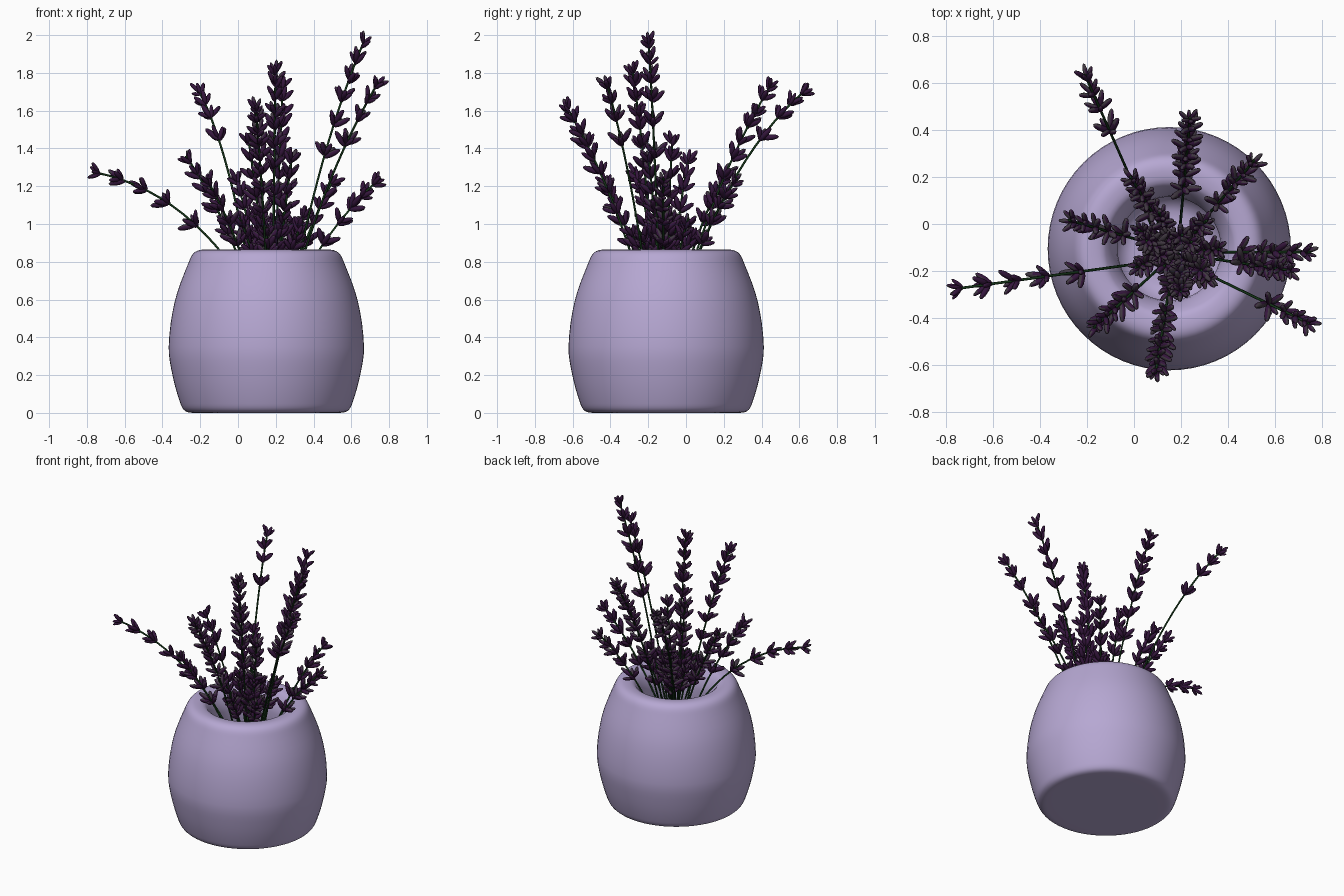
import bpy, bmesh, math, random
from mathutils import Vector, Matrix

random.seed(4)
cube = bpy.data.objects.get("Cube")
if cube:
    bpy.data.objects.remove(cube)


def material(name, red, green, blue):
    colour = (red, green, blue, 1)
    result = bpy.data.materials.new(name)
    result.use_nodes = True
    result.diffuse_color = colour
    result.node_tree.nodes["Principled BSDF"].inputs["Base Color"].default_value = colour
    return result


lilac = material("lilac ceramic", 0.47, 0.39, 0.65)
purple = material("dark purple", 0.036, 0.008, 0.047)
grey = material("grey mauve", 0.05, 0.038, 0.052)
stem_green = material("stem green", 0.008, 0.04, 0.01)


def mesh_object(name, bm, *surfaces):
    mesh = bpy.data.meshes.new(name)
    bmesh.ops.recalc_face_normals(bm, faces=bm.faces)
    bm.to_mesh(mesh)
    bm.free()
    for surface in surfaces:
        mesh.materials.append(surface)
    mesh.shade_smooth()
    result = bpy.data.objects.new(name, mesh)
    bpy.context.collection.objects.link(result)
    return result


def smooth_path(points, steps):
    """Rounded line that passes through every point."""
    points = [Vector(p) for p in points]
    padded = [points[0]] + points + [points[-1]]
    path = []
    for before, start, end, after in zip(padded, padded[1:], padded[2:], padded[3:]):
        length = (end - start).length
        leave = (end - before).normalized() * length
        arrive = (after - start).normalized() * length
        for step in range(steps):
            t = step / steps
            path.append(start + leave * t
                        + ((end - start) * 3 - leave * 2 - arrive) * t ** 2
                        + ((start - end) * 2 + leave + arrive) * t ** 3)
    return path + [points[-1]]


# Pot: lathed wall with a thick rounded rim and a hollow inside
outline = [(0, 0), (0.38, 0), (0.43, 0.01), (0.455, 0.05), (0.497, 0.2), (0.517, 0.35),
           (0.485, 0.59), (0.41, 0.8), (0.38, 0.85), (0.33, 0.864), (0.27, 0.845),
           (0.22, 0.72), (0.25, 0.4), (0.2, 0.12), (0, 0.12)]
bm = bmesh.new()
verts = [bm.verts.new((p.x, 0, max(p.y, 0))) for p in smooth_path(outline, 4)]
edges = [bm.edges.new(pair) for pair in zip(verts, verts[1:])]
bmesh.ops.spin(bm, geom=verts + edges, cent=(0, 0, 0), axis=(0, 0, 1),
               angle=math.tau, steps=64)
bmesh.ops.remove_doubles(bm, verts=bm.verts, dist=0.0005)
pot = mesh_object("pot", bm, lilac)
pot.location = (0.15, -0.105, 0)


def add_bud(bm, base, direction, along, length):
    """Slim pointed bud growing from base, grey on the side facing the stem."""
    turn = direction.to_track_quat('Z', 'Y').to_matrix().to_4x4()
    width = length * 0.165
    shape = Matrix.Diagonal((width, width, length / 2, 1))
    place = Matrix.Translation(base + direction * length / 2)
    made = bmesh.ops.create_uvsphere(bm, u_segments=6, v_segments=5, radius=1,
                                     matrix=place @ turn @ shape)
    for face in {f for v in made["verts"] for f in v.link_faces}:
        face.normal_update()
        face.material_index = int(face.normal.dot(along) > 0.6)


def add_whorl(bm, point, along, size, spread, buds=6):
    """Ring of buds opening upward around the stem."""
    side = along.orthogonal().normalized()
    start = random.uniform(0, math.tau)
    for i in range(buds):
        out = Matrix.Rotation(start + math.tau * i / buds, 3, along) @ side
        angle = spread * random.uniform(0.7, 1.25)
        direction = along * math.cos(angle) + out * math.sin(angle)
        lift = along * random.uniform(-0.015, 0.015)
        add_bud(bm, point + lift, direction, along, size * random.uniform(0.8, 1.1))


# Flower head types: where it starts along the stem, and its number of whorls
HEADS = {"loose": (0.66, 4), "medium": (0.5, 6), "full": (0.4, 8), "short": (0.4, 5),
         "tuft": (0.5, 3)}
ROOT = Vector((0.18, -0.12, 0.6))


def add_sprig(label, head, tip, rise=0.58):
    tip = Vector(tip)
    reach = tip - ROOT
    base = ROOT + Vector([max(-0.1, min(0.1, d * 0.25)) for d in reach.xy] + [0])
    middle = base.lerp(tip, 0.38)
    middle.z = base.z + (tip.z - base.z) * rise

    def at(t):
        return base.lerp(middle, t).lerp(middle.lerp(tip, t), t)

    # Stem, standing on the floor of the pot
    curve = bpy.data.curves.new("stem_" + label, 'CURVE')
    curve.dimensions = '3D'
    curve.bevel_depth = 0.0058
    curve.bevel_resolution = 1
    curve.use_fill_caps = True
    line = curve.splines.new('POLY')
    steps = 14
    foot = base.lerp(ROOT, 0.5)
    foot.z = 0.12
    path = [foot] + [at(0.97 * i / steps) for i in range(steps + 1)]
    line.points.add(len(path) - 1)
    for p, spot in zip(line.points, path):
        p.co = (*spot, 1)
    curve.materials.append(stem_green)
    bpy.context.collection.objects.link(bpy.data.objects.new("stem_" + label, curve))

    # Flower head, closing up and getting smaller toward the tip
    first, whorls = HEADS[head]
    last = 1 - 0.072 / (tip - base).length
    bm = bmesh.new()
    for i in range(whorls):
        f = i / (whorls - 1)
        t = first + (last - first) * f ** 0.8
        along = (at(t + 0.01) - at(t - 0.01)).normalized()
        add_whorl(bm, at(t), along, 0.092 - 0.016 * f ** 3, 0.78 - 0.16 * f)
    mesh_object("flowers_" + label, bm, purple, grey)


# Long sprigs, each placed by its tip
add_sprig("back_right", "loose", (-0.22, 0.66, 1.73), rise=0.7)
add_sprig("low_right", "short", (-0.79, -0.28, 1.28), rise=0.86)
add_sprig("back", "full", (0.24, 0.47, 1.77))
add_sprig("back_left", "short", (0.52, 0.28, 1.26))
add_sprig("tall_left", "medium", (0.68, -0.2, 2))
add_sprig("outer_left", "loose", (0.76, -0.43, 1.78))
add_sprig("low_left", "short", (0.77, -0.12, 1.26))
add_sprig("front", "full", (0.09, -0.65, 1.65))
add_sprig("tall_middle", "full", (0.2, -0.29, 1.86))
add_sprig("right", "short", (-0.29, 0.02, 1.38))
add_sprig("front_right", "short", (-0.18, -0.45, 1.26))
add_sprig("short_back", "short", (-0.02, 0.21, 1.27))
add_sprig("middle", "short", (0.05, -0.07, 1.48))
add_sprig("inner_left", "short", (0.29, -0.2, 1.38))

# Short filler sprigs crowding the mouth of the pot
fillers = 14
for i in range(fillers):
    angle = math.tau * i / fillers + random.uniform(-0.2, 0.2)
    radius = 0.08 if i % 2 else 0.19
    out = Vector((math.cos(angle), math.sin(angle), 0)) * radius
    height = Vector((0, 0, random.uniform(0.36, 0.52)))
    add_sprig("filler_" + str(i + 1), "tuft", ROOT + out + height)
